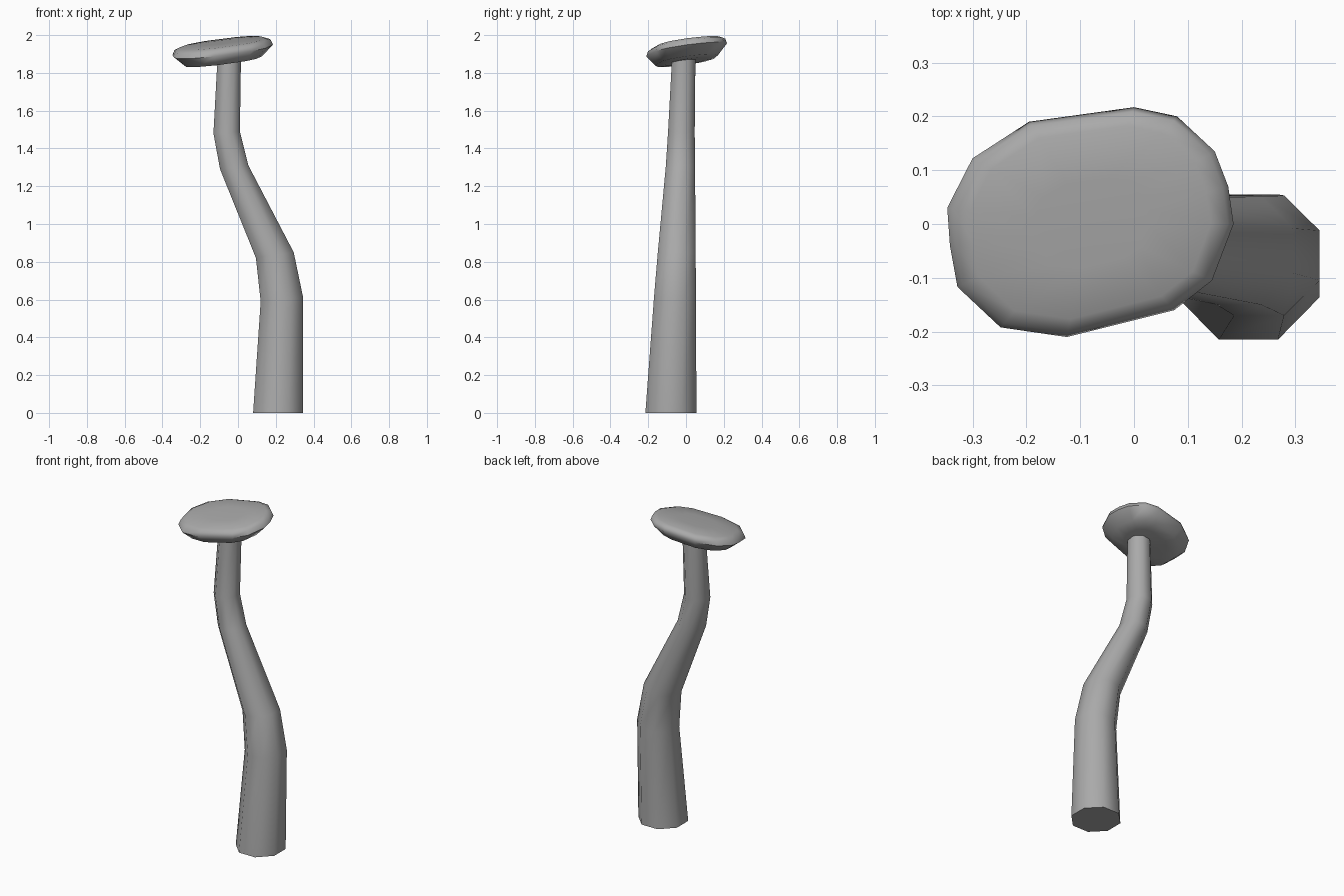
import bpy
import bmesh
from math import cos, sin, pi
from mathutils import Vector

cube = bpy.data.objects.get("Cube")
if cube:
    bpy.data.objects.remove(cube)

grey = bpy.data.materials.new("grey")
grey.use_nodes = True
colour = (0.4, 0.4, 0.4, 1)
grey.diffuse_color = colour
grey.node_tree.nodes["Principled BSDF"].inputs["Base Color"].default_value = colour


def loft(name, rings):
    """Skin a stack of rings with quads and close both ends."""
    bm = bmesh.new()
    loops = [[bm.verts.new(p) for p in ring] for ring in rings]
    n = len(loops[0])
    for low, high in zip(loops, loops[1:]):
        for i in range(n):
            j = (i + 1) % n
            bm.faces.new((low[i], low[j], high[j], high[i]))
    bm.faces.new(loops[0][::-1])
    bm.faces.new(loops[-1])
    bmesh.ops.recalc_face_normals(bm, faces=bm.faces)
    mesh = bpy.data.meshes.new(name)
    bm.to_mesh(mesh)
    bm.free()
    mesh.materials.append(grey)
    obj = bpy.data.objects.new(name, mesh)
    bpy.context.collection.objects.link(obj)
    bpy.ops.object.select_all(action="DESELECT")
    obj.select_set(True)
    bpy.context.view_layer.objects.active = obj
    bpy.ops.object.shade_smooth_by_angle(angle=pi / 3)
    return obj


def octagon(x0, x1, y0, y1, z0, z1):
    """Flat-sided octagon filling a box, tilted from z0 on the right to z1 on the left."""
    ring = []
    for i in range(8):
        a = (i + 0.5) * pi / 4
        u, v = cos(a) / cos(pi / 8), sin(a) / cos(pi / 8)
        ring.append(((x0 + x1) / 2 + u * (x1 - x0) / 2,
                     (y0 + y1) / 2 + v * (y1 - y0) / 2,
                     (z0 + z1) / 2 + u * (z1 - z0) / 2))
    return ring


# Crooked tapering stem
loft("stem", [octagon(*s) for s in (
    (0.08, 0.345, -0.215, 0.055, 0, 0),
    (0.12, 0.345, -0.17, 0.053, 0.59, 0.61),
    (0.095, 0.295, -0.15, 0.051, 0.82, 0.85),
    (-0.095, 0.055, -0.107, 0.048, 1.29, 1.31),
    (-0.13, 0.01, -0.095, 0.046, 1.48, 1.49),
    (-0.108, 0.016, -0.073, 0.05, 1.885, 1.9))])

# Tilted cap with an irregular rim
rim = ((0.185, 0), (0.175, 0.07), (0.15, 0.135), (0.08, 0.2), (0, 0.217),
       (-0.195, 0.19), (-0.3, 0.122), (-0.347, 0.03), (-0.342, -0.04),
       (-0.328, -0.117), (-0.248, -0.192), (-0.125, -0.21),
       (0.075, -0.16), (0.145, -0.105))
centre = Vector((-0.08, 0))


def cap_ring(scale, height):
    ring = []
    for p in rim:
        q = centre + (Vector(p) - centre) * scale
        ring.append((q.x, q.y, 1.928 + 0.11 * q.x + 0.13 * q.y + height))
    return ring


loft("cap", [cap_ring(*r) for r in (
    (0.5, -0.06), (0.78, -0.054), (1, 0), (0.96, 0.026), (0.84, 0.039), (0.4, 0.044))])
